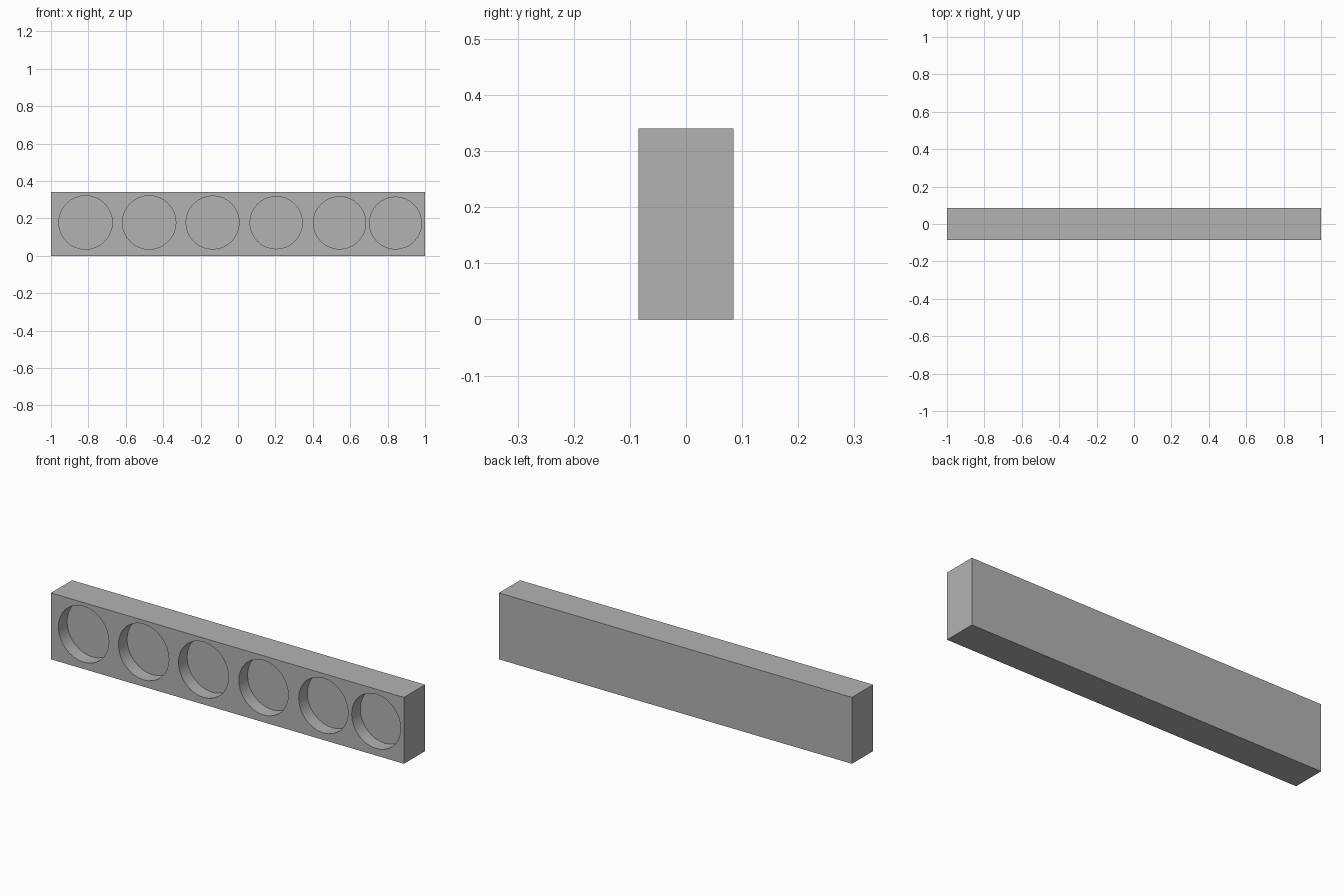
import bpy
import math

if "Cube" in bpy.data.objects:
    bpy.data.objects.remove(bpy.data.objects["Cube"], do_unlink=True)

WIDTH, DEPTH, HEIGHT = 2.0, 0.17, 0.34
POCKET_DEPTH = 0.07

# Single grey material
grey = bpy.data.materials.new("plain_grey")
grey.use_nodes = True
colour = (0.45, 0.45, 0.45, 1)
grey.diffuse_color = colour
grey.node_tree.nodes["Principled BSDF"].inputs["Base Color"].default_value = colour

# Solid bar
bpy.ops.mesh.primitive_cube_add(size=1, location=(0, 0, HEIGHT / 2))
bar = bpy.context.object
bar.name = "bar"
bar.scale = (WIDTH, DEPTH, HEIGHT)
bpy.ops.object.transform_apply(location=False, rotation=False, scale=True)
bar.data.materials.append(grey)


def cut_pocket(index, x, z, radius):
    """Sink a round blind pocket into the front face of the bar."""
    bpy.ops.mesh.primitive_cylinder_add(
        vertices=32, radius=radius, depth=2 * POCKET_DEPTH,
        location=(x, -DEPTH / 2, z), rotation=(math.pi / 2, 0, 0))
    cutter = bpy.context.object
    cutter.name = f"pocket_cutter_{index}"
    cutter.data.materials.append(grey)
    cutter.hide_render = True
    cutter.hide_set(True)
    mod = bar.modifiers.new(f"pocket_{index}", "BOOLEAN")
    mod.operation = "DIFFERENCE"
    mod.solver = "EXACT"
    mod.object = cutter


# Row of six pockets: x, z, radius
pockets = [(-0.815, 0.178, 0.143), (-0.475, 0.178, 0.143), (-0.136, 0.178, 0.142),
           (0.204, 0.177, 0.14), (0.543, 0.176, 0.14), (0.842, 0.175, 0.139)]
for i, pocket in enumerate(pockets, 1):
    cut_pocket(i, *pocket)

# Bake the cuts and remove the helpers
bpy.ops.object.select_all(action="DESELECT")
bar.select_set(True)
bpy.context.view_layer.objects.active = bar
for mod in list(bar.modifiers):
    cutter = mod.object
    bpy.ops.object.modifier_apply(modifier=mod.name)
    bpy.data.objects.remove(cutter, do_unlink=True)
bpy.ops.object.shade_smooth_by_angle(angle=math.radians(30))
